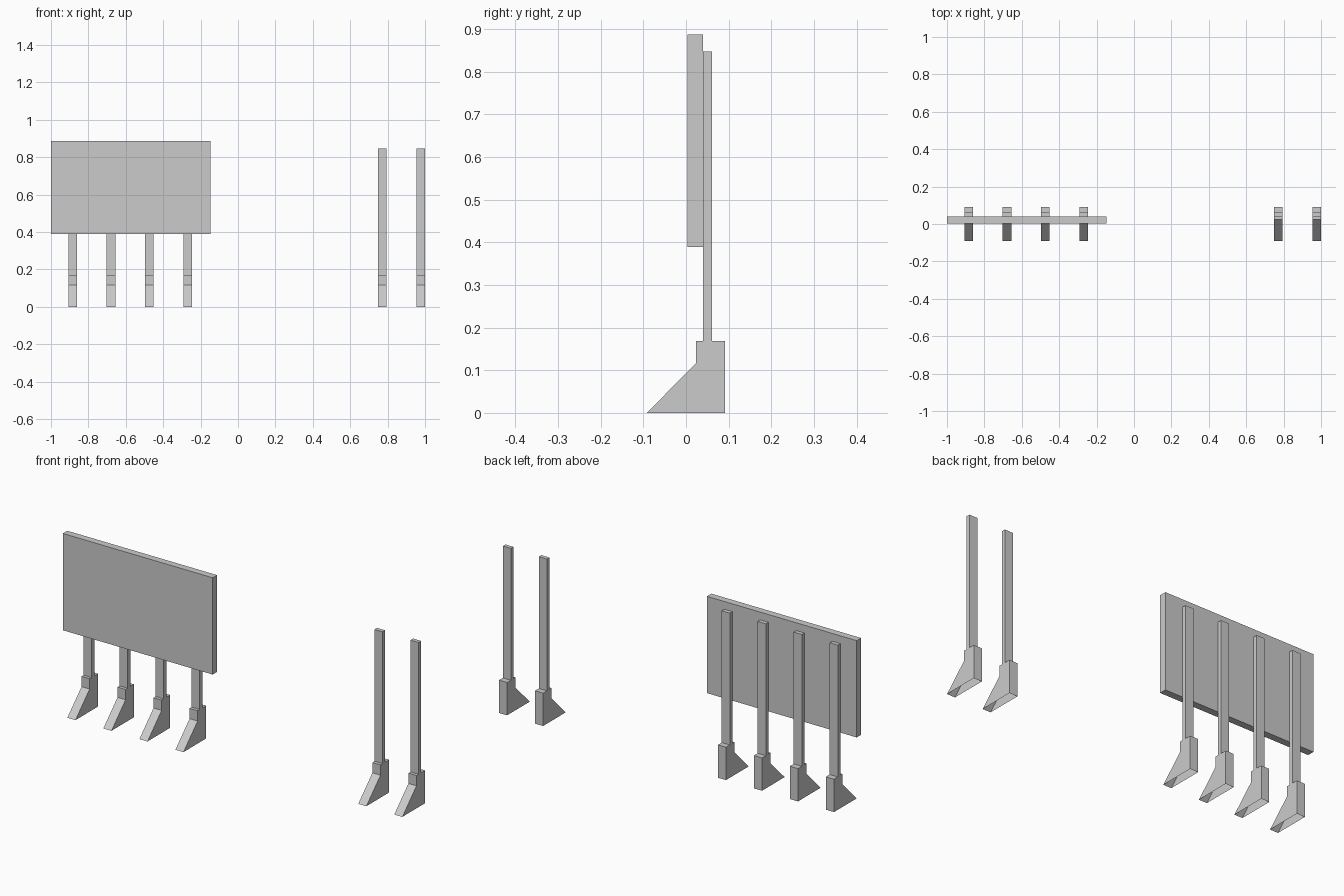
import bpy, bmesh

if "Cube" in bpy.data.objects:
    bpy.data.objects.remove(bpy.data.objects["Cube"])

WIDTH = 0.046
POST_X = [-0.884, -0.679, -0.474, -0.269, 0.772, 0.977]


def extrude_profile(name, points, x0, x1, open_bottom=False):
    """Extrude a (y, z) side profile from x0 to x1."""
    bm = bmesh.new()
    face = bm.faces.new([bm.verts.new((x0, y, z)) for y, z in points])
    ext = bmesh.ops.extrude_face_region(bm, geom=[face], use_keep_orig=True)
    verts = [g for g in ext["geom"] if isinstance(g, bmesh.types.BMVert)]
    bmesh.ops.translate(bm, verts=verts, vec=(x1 - x0, 0, 0))
    bmesh.ops.recalc_face_normals(bm, faces=bm.faces)
    if open_bottom:
        low = [f for f in bm.faces if all(v.co.z < 1e-5 for v in f.verts)]
        bmesh.ops.delete(bm, geom=low, context='FACES_ONLY')
    me = bpy.data.meshes.new(name)
    bm.to_mesh(me)
    bm.free()
    ob = bpy.data.objects.new(name, me)
    bpy.context.collection.objects.link(ob)
    return ob


def rect(y0, y1, z0, z1):
    return [(y0, z0), (y1, z0), (y1, z1), (y0, z1)]


# Board mounted on the front of the left four posts
extrude_profile("board", rect(0.004, 0.040, 0.389, 0.887), -1.0, -0.147)

# Wedge-shaped foot, hollow and open underneath
FOOT = [(-0.092, 0), (0.092, 0), (0.092, 0.169), (0.023, 0.169), (0.023, 0.116)]

for i, x in enumerate(POST_X, 1):
    a, b = x - WIDTH / 2, x + WIDTH / 2
    extrude_profile(f"foot_{i}", FOOT, a, b, open_bottom=True)
    extrude_profile(f"post_{i}", rect(0.040, 0.061, 0.169, 0.847), a, b)
